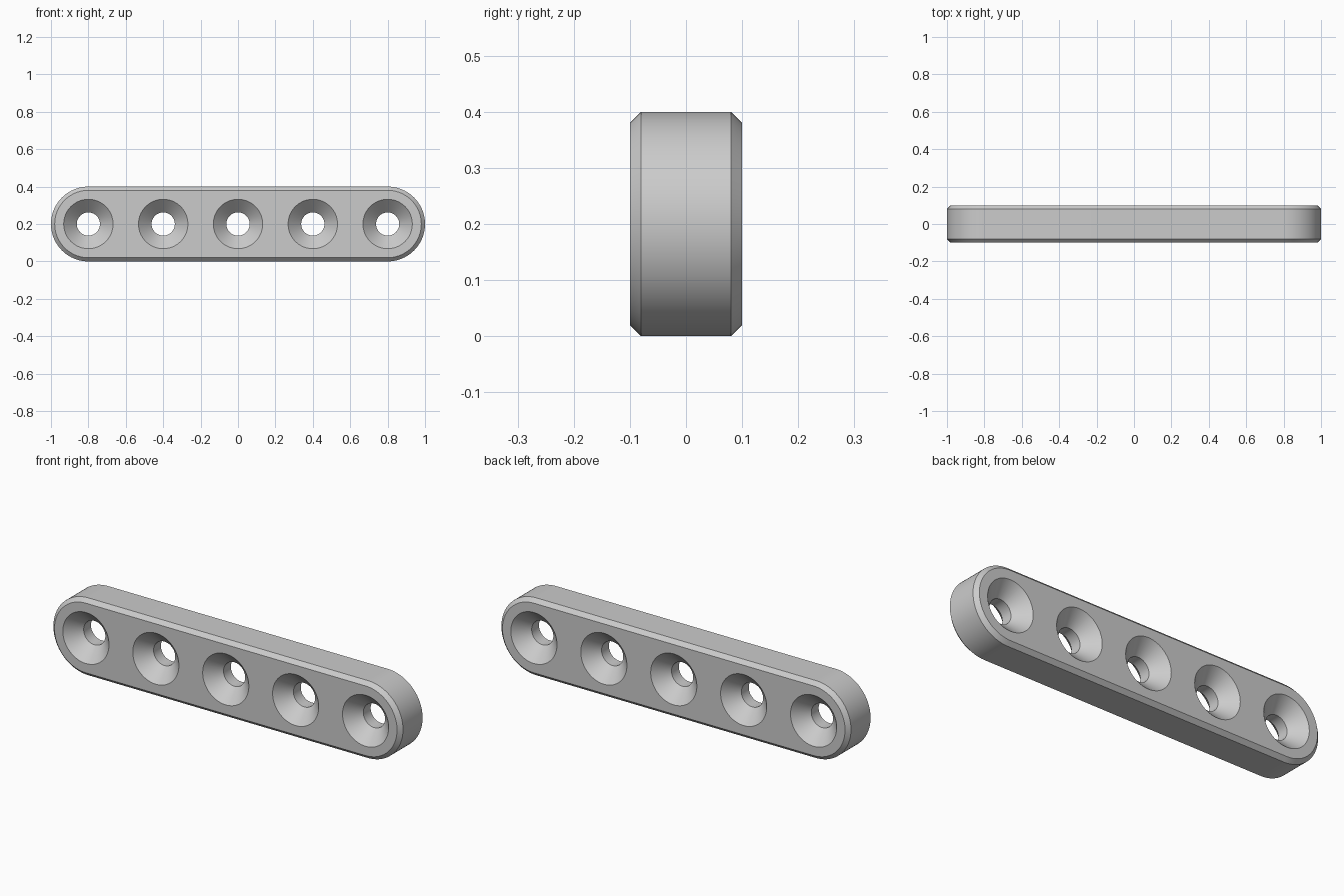
import bpy, bmesh, math

cube = bpy.data.objects.get("Cube")
if cube:
    bpy.data.objects.remove(cube, do_unlink=True)

MID_Z = 0.2
HALF_DEPTH = 0.1
SEGMENTS = 40

grey = bpy.data.materials.new("plain grey")
grey.use_nodes = True
colour = (0.6, 0.6, 0.6, 1)
grey.diffuse_color = colour
grey.node_tree.nodes["Principled BSDF"].inputs["Base Color"].default_value = colour


def add_loft(bm, centre_x, half_length, stations):
    """Solid through rounded-end outlines, one per (y, radius) station."""
    rings = []
    for y, radius in stations:
        ring = []
        for side in (1, -1):
            for i in range(SEGMENTS + 1):
                a = math.pi * (i / SEGMENTS - 0.5)
                x = centre_x + side * (half_length + radius * math.cos(a))
                ring.append(bm.verts.new((x, y, MID_Z + side * radius * math.sin(a))))
        rings.append(ring)
    for low, high in zip(rings, rings[1:]):
        for i in range(len(low)):
            j = (i + 1) % len(low)
            bm.faces.new((low[i], low[j], high[j], high[i]))
    bm.faces.new(rings[0])
    bm.faces.new(rings[-1])


def make_object(name, bm):
    bmesh.ops.remove_doubles(bm, verts=bm.verts, dist=1e-5)
    bmesh.ops.recalc_face_normals(bm, faces=bm.faces)
    mesh = bpy.data.meshes.new(name)
    bm.to_mesh(mesh)
    bm.free()
    mesh.materials.append(grey)
    obj = bpy.data.objects.new(name, mesh)
    bpy.context.collection.objects.link(obj)
    return obj


# Bar with rounded ends and chamfered rims
bm = bmesh.new()
chamfer = 0.02
add_loft(bm, 0, 0.8, [(-HALF_DEPTH, 0.2 - chamfer), (chamfer - HALF_DEPTH, 0.2),
                      (HALF_DEPTH - chamfer, 0.2), (HALF_DEPTH, 0.2 - chamfer)])
bar = make_object("bar", bm)

# Five through holes, countersunk on both faces
bm = bmesh.new()
bore, sink, over = 0.062, 0.07, 0.02
wide, end = bore + sink + over, HALF_DEPTH + over
neck = HALF_DEPTH - sink
for i in range(-2, 3):
    add_loft(bm, 0.4 * i, 0, [(-end, wide), (-neck, bore), (neck, bore), (end, wide)])
cutter = make_object("hole_cutter", bm)
cutter.hide_render = True

cut = bar.modifiers.new("holes", 'BOOLEAN')
cut.operation = 'DIFFERENCE'
cut.solver = 'EXACT'
cut.object = cutter

# Apply the cut, then shade smooth with crisp edges
bpy.ops.object.select_all(action='DESELECT')
bpy.context.view_layer.objects.active = bar
bar.select_set(True)
bpy.ops.object.modifier_apply(modifier=cut.name)
bpy.data.objects.remove(cutter, do_unlink=True)
bpy.ops.object.shade_smooth_by_angle(angle=math.radians(30))
